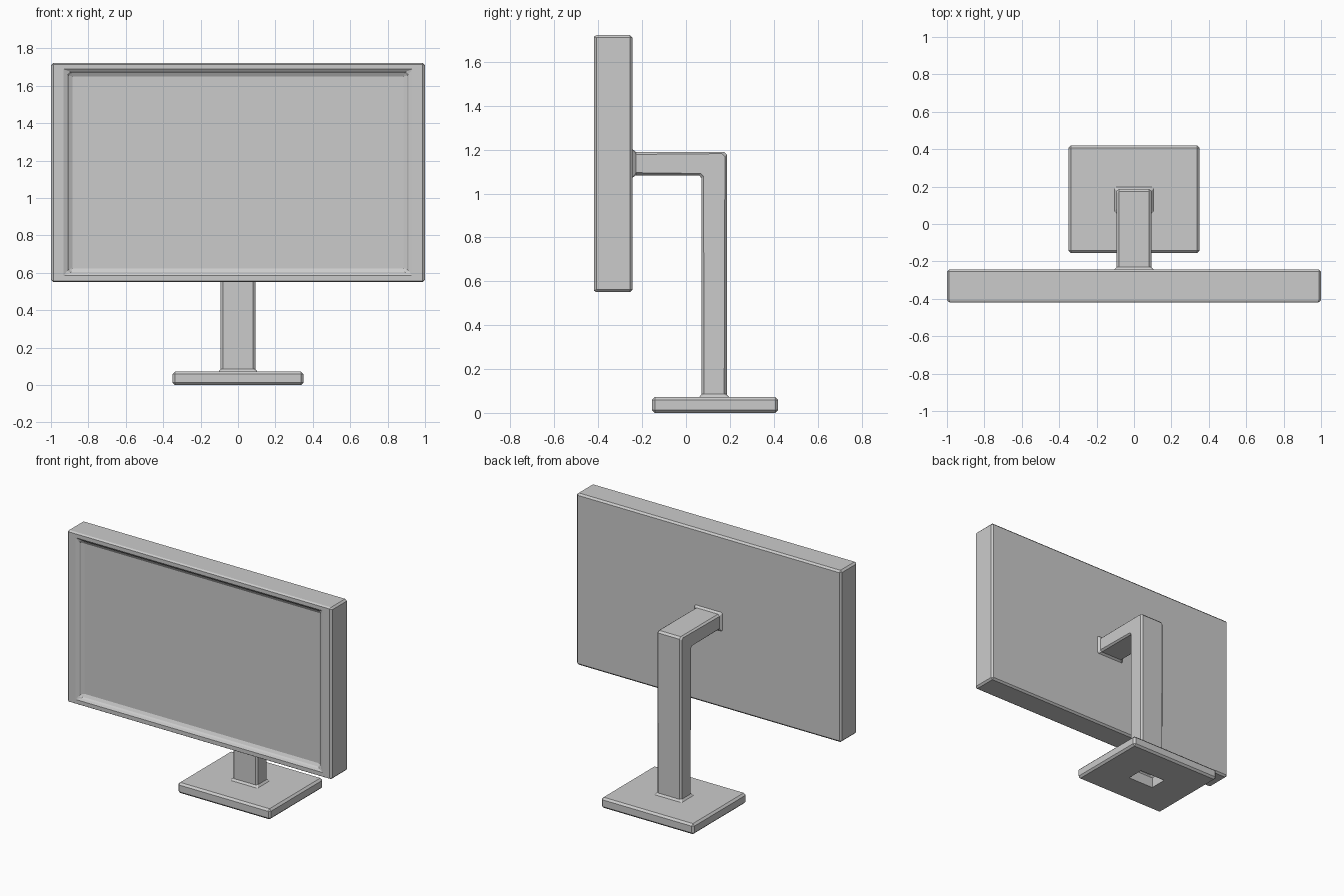
import bpy
import bmesh
from mathutils import Vector

if "Cube" in bpy.data.objects:
    bpy.data.objects.remove(bpy.data.objects["Cube"])


def loft(name, rings, capped=True):
    """Skin a series of equal-length point rings into a mesh object."""
    bm = bmesh.new()
    loops = [[bm.verts.new(p) for p in ring] for ring in rings]
    n = len(loops[0])
    for a, b in zip(loops, loops[1:]):
        for i in range(n):
            j = (i + 1) % n
            bm.faces.new((a[i], a[j], b[j], b[i]))
    if capped:
        bm.faces.new(loops[0][::-1])
        bm.faces.new(loops[-1])
    bmesh.ops.recalc_face_normals(bm, faces=bm.faces)
    mesh = bpy.data.meshes.new(name)
    bm.to_mesh(mesh)
    bm.free()
    obj = bpy.data.objects.new(name, mesh)
    bpy.context.collection.objects.link(obj)
    return obj


def chamfer(obj, width):
    mod = obj.modifiers.new("chamfer", 'BEVEL')
    mod.width = width
    mod.segments = 1
    mod.limit_method = 'ANGLE'


def upright_rect(hx, z0, z1, y):
    return [(-hx, y, z0), (hx, y, z0), (hx, y, z1), (-hx, y, z1)]


def flat_rect(hx, y0, y1, z):
    return [(-hx, y0, z), (hx, y0, z), (hx, y1, z), (-hx, y1, z)]


# Screen housing with sloped bezel and recessed display
housing = loft("screen_housing", [
    upright_rect(1.0, 0.55, 1.722, -0.243),
    upright_rect(1.0, 0.55, 1.722, -0.42),
    upright_rect(0.918, 0.592, 1.682, -0.42),
    upright_rect(0.898, 0.612, 1.662, -0.39),
])
chamfer(housing, 0.012)

# Base plate, with an opening below the hollow stand
base = loft("base_plate", [flat_rect(0.35, -0.155, 0.42, z) for z in (0.0, 0.072)])
chamfer(base, 0.013)
cutter = loft("stand_opening_cutter", [flat_rect(0.098, 0.068, 0.188, z) for z in (-0.1, 0.2)])
cutter.hide_render = True
cutter.hide_viewport = True
cut = base.modifiers.new("opening", 'BOOLEAN')
cut.operation = 'DIFFERENCE'
cut.solver = 'EXACT'
cut.object = cutter


def stand_ring(inner, outer, hx, b=0.012):
    """Chamfered rectangle spanning inner to outer (y, z) points."""
    p, q = Vector((0, *inner)), Vector((0, *outer))
    d = (q - p).normalized() * b
    x, xb = Vector((hx, 0, 0)), Vector((hx - b, 0, 0))
    return [p - xb, p + xb, p + d + x, q - d + x,
            q + xb, q - xb, q - d - x, p + d - x]


# Bent hollow stand, flared where it meets base and screen
loft("stand_arm", [
    stand_ring((0.059, 0.071), (0.198, 0.071), 0.105, 0.006),
    stand_ring((0.071, 0.085), (0.186, 0.085), 0.093),
    stand_ring((0.071, 1.070), (0.186, 1.177), 0.093),
    stand_ring((0.059, 1.083), (0.173, 1.190), 0.093),
    stand_ring((-0.229, 1.083), (-0.229, 1.190), 0.093),
    stand_ring((-0.244, 1.072), (-0.244, 1.202), 0.105, 0.006),
], capped=False)
